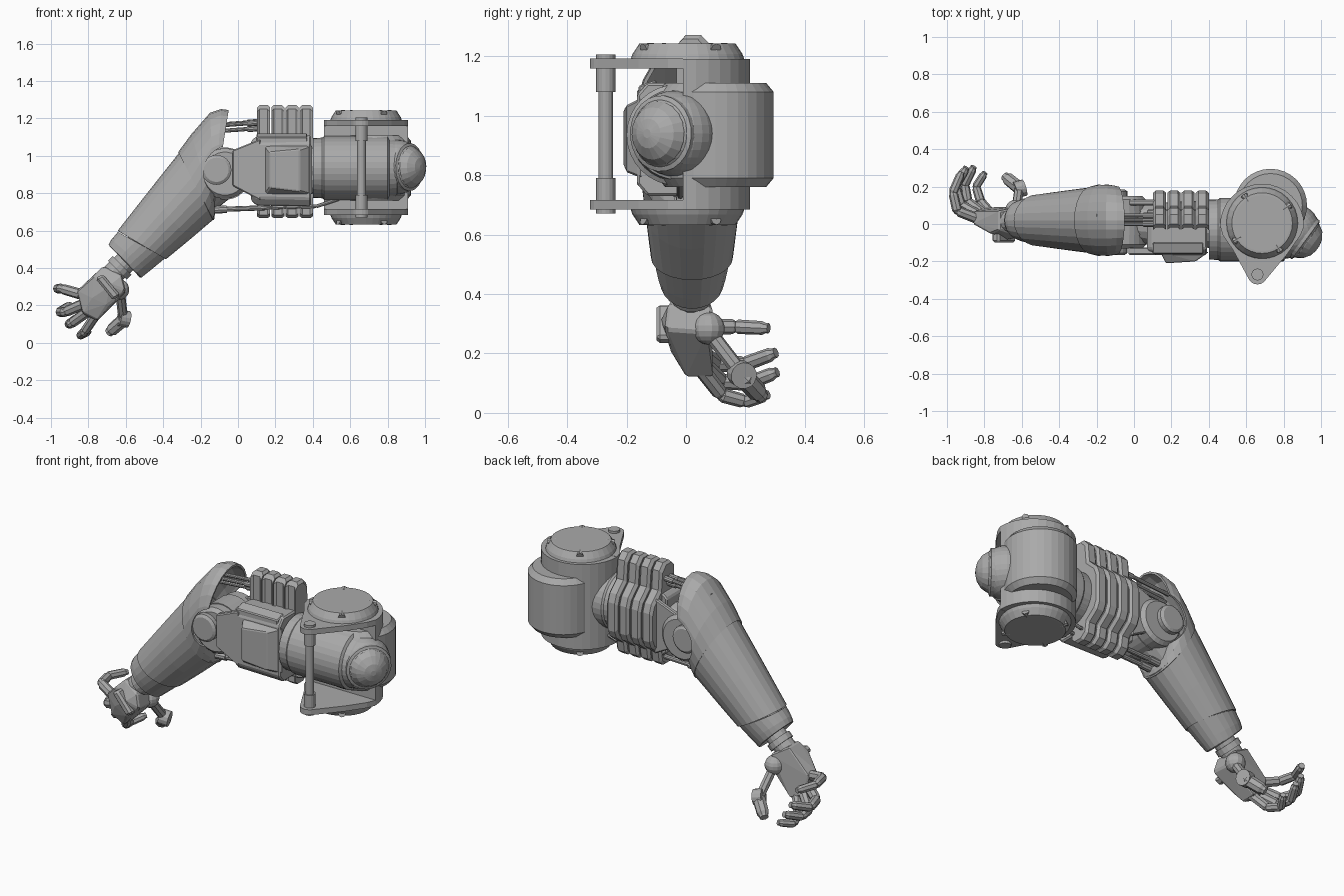
import bpy, bmesh, math
from mathutils import Vector

grey = bpy.data.materials.new("mid_grey")
grey.diffuse_color = (0.4, 0.4, 0.4, 1)


def finish(name, bm, bevel=0):
    bmesh.ops.recalc_face_normals(bm, faces=bm.faces)
    me = bpy.data.meshes.new(name)
    bm.to_mesh(me)
    bm.free()
    me.materials.append(grey)
    ob = bpy.data.objects.new(name, me)
    bpy.context.collection.objects.link(ob)
    if bevel:
        m = ob.modifiers.new("edge", 'BEVEL')
        m.width, m.segments, m.limit_method = bevel, 1, 'ANGLE'
    return ob


def loft(name, rings, caps=True):
    bm = bmesh.new()
    vs = [[bm.verts.new(p) for p in r] for r in rings]
    n = len(vs[0])
    for a, b in zip(vs, vs[1:]):
        for i in range(n):
            bm.faces.new((a[i], a[(i + 1) % n], b[(i + 1) % n], b[i]))
    if caps:
        bm.faces.new(vs[0])
        bm.faces.new(vs[-1])
    return finish(name, bm)


def turned(name, origin, axis, profile, n=24):
    """Solid of (distance along axis, radius) pairs."""
    o, d = Vector(origin), Vector(axis).normalized()
    u = d.orthogonal().normalized()
    v = d.cross(u)
    return loft(name, [[o + d * t + (u * math.cos(k * math.tau / n) + v * math.sin(k * math.tau / n)) * r
                        for k in range(n)] for t, r in profile])


def rod(name, p, q, r, r2=None, n=12):
    d = Vector(q) - Vector(p)
    return turned(name, p, d, [(0, r), (d.length, r if r2 is None else r2)], n)


def hull(name, pts, bevel=0):
    bm = bmesh.new()
    for p in pts:
        bm.verts.new(p)
    res = bmesh.ops.convex_hull(bm, input=bm.verts)
    junk = set(res["geom_interior"]) | set(res["geom_unused"])
    bmesh.ops.delete(bm, geom=[g for g in junk if isinstance(g, bmesh.types.BMVert)], context='VERTS')
    bmesh.ops.dissolve_limit(bm, angle_limit=0.02, verts=bm.verts, edges=bm.edges)
    return finish(name, bm, bevel)


def arc(cx, cy, r, a0, a1, n):
    return [(cx + r * math.cos(math.radians(a0 + (a1 - a0) * i / n)),
             cy + r * math.sin(math.radians(a0 + (a1 - a0) * i / n))) for i in range(n + 1)]


def slab(name, plan, z0, z1):
    return loft(name, [[(x, y, z0) for x, y in plan], [(x, y, z1) for x, y in plan]])


# Shoulder housing, rear drum
slab("shoulder_housing", arc(0.685, -0.01, 0.225, 0, 180, 16), 0.685, 1.19)
turned("rear_drum", (0.73, 0.1, 0.76), (0, 0, 1), [(0, 0.17), (0.03, 0.195), (0.32, 0.195), (0.35, 0.17)], 32)

# Caps with bolts and bracket plates, top and bottom
plan = [(0.91, -0.01), (0.46, -0.01), (0.475, -0.06), (0.53, -0.14)] + arc(0.66, -0.27, 0.053, 200, 330, 7) + [(0.82, -0.16), (0.89, -0.06)]
for side, s in (("upper", 1), ("lower", -1)):
    z = 0.9375 + s * 0.25
    turned(side + "_cap", (0.685, 0.005, z), (0, 0, s),
           [(0, 0.192), (0.02, 0.185), (0.055, 0.162), (0.056, 0.15)], 32)
    slab(side + "_bracket", plan, z + s * 0.004, z - s * 0.028)
    for k in range(4):
        a = math.radians(33 + 90 * k)
        c, w = math.cos(a), math.sin(a)
        rod(side + "_bolt", (0.685 + 0.135 * c, 0.005 + 0.135 * w, z + s * 0.05),
            (0.685 + 0.176 * c, 0.005 + 0.176 * w, z + s * 0.036), 0.008, 0.02, 8)

# Front strut with sleeves
rod("strut", (0.66, -0.27, 0.68), (0.66, -0.27, 1.2), 0.024, n=16)
for z0, z1 in ((0.67, 0.79), (1.08, 1.205)):
    rod("strut_sleeve", (0.66, -0.27, z0), (0.66, -0.27, z1), 0.032, n=16)

# Shoulder barrel, joint ball and its end cap
turned("shoulder_barrel", (0.4, -0.03, 0.935), (1, 0, 0),
       [(0, 0.13), (0, 0.16), (0.05, 0.162), (0.06, 0.17), (0.4, 0.17), (0.41, 0.155), (0.45, 0.15), (0.47, 0.1)], 32)
bm = bmesh.new()
bmesh.ops.create_uvsphere(bm, u_segments=28, v_segments=16, radius=0.145)
bmesh.ops.translate(bm, verts=bm.verts, vec=(0.85, -0.035, 0.94))
finish("shoulder_ball", bm)
turned("ball_collar", (0.85, -0.035, 0.94), (0.75, -0.55, 0), [(0.05, 0.12), (0.06, 0.128), (0.085, 0.128), (0.09, 0.115)], 24)
turned("ball_dome", (0.85, -0.035, 0.94), (0.75, -0.55, 0),
       [(0.07, 0.11), (0.10, 0.107), (0.13, 0.088), (0.155, 0.05), (0.163, 0.015)], 20)

# Upper arm core block, with armour panel and elbow fork
hull("upper_arm_block", [(x, y, 0.92 + k * s) for x, h in ((0.07, 0.16), (0.10, 0.185), (0.39, 0.19))
                         for y, k in ((0.08, h), (-0.13, h), (-0.165, h - 0.04)) for s in (1, -1)], 0.008)
hull("armour_panel", [(x, -0.15, z) for x in (0.14, 0.4) for z in (0.79, 1.06)] +
     [(0.17, -0.21, 0.83), (0.17, -0.21, 1.02), (0.33, -0.2, 0.81), (0.33, -0.2, 1.035)], 0.006)
hull("armour_step", [(x, y, z) for x in (0.1, 0.37) for y, z in ((-0.1, 1.12), (-0.16, 1.1), (-0.1, 1.05), (-0.16, 1.05))], 0.005)
for y0, y1 in ((-0.165, -0.125), (0.1, 0.13)):
    hull("elbow_fork", [(x, y, z) for y in (y0, y1)
                        for x, z in ((0.12, 0.76), (0.12, 1.09), (0.06, 1.06), (-0.03, 1.03), (-0.03, 0.84), (0.05, 0.81))], 0.006)
turned("upper_arm_core", (-0.05, 0.0, 0.92), (1, 0, 0), [(0, 0.08), (0.12, 0.11), (0.5, 0.13)], 16)

# Four folded ribs wrapping the back of the upper arm
half = [(-0.02, 0.22), (-0.02, 0.325), (0.0, 0.347), (0.05, 0.347), (0.085, 0.31), (0.095, 0.2), (0.16, 0.14), (0.178, 0.09)]
for k in range(4):
    x = 0.102 + 0.076 * k
    s = 0.014
    rings = []
    for dx, shrink in ((0, s), (s, 0), (0.07 - s, 0), (0.07, s)):
        prof = [(y - shrink * 0.8, h - shrink) for y, h in half]
        ring = [(y, 0.925 + h) for y, h in prof] + [(y, 0.925 - h * (0.745 if h > 0.25 else 0.85)) for y, h in prof[::-1]]
        rings.append([(x + dx, y, z) for y, z in ring])
    loft("arm_rib", rings)

# Push rods and cables
for y, z in ((0.0, 1.17), (0.045, 1.175), (0.02, 1.14)):
    rod("upper_push_rod", (-0.2, y, z - 0.015), (0.14, y, z + 0.01), 0.011, n=10)
    rod("upper_rod_sleeve", (0.05, y, z + 0.002), (0.14, y, z + 0.01), 0.016, n=10)
for y in (-0.02, 0.05):
    rod("lower_push_rod", (-0.2, y, 0.71), (0.14, y, 0.722), 0.014, n=10)
    rod("lower_rod_end", (-0.15, y, 0.71), (-0.06, y, 0.715), 0.021, n=10)
    rod("lower_cable", (0.14, y, 0.722), (0.42, y, 0.73), 0.01, n=8)
    rod("lower_cable_end", (0.42, y, 0.73), (0.54, y, 0.77), 0.01, n=8)

# Elbow hub and pivot covers
turned("elbow_hub", (-0.07, -0.13, 0.905), (0, 1, 0),
       [(0, 0.09), (0, 0.115), (0.02, 0.135), (0.26, 0.135), (0.28, 0.115)], 28)
turned("elbow_band", (-0.07, -0.06, 0.905), (0, 1, 0), [(0, 0.14), (0.13, 0.14)], 28)
for y, s in ((-0.13, -1), (0.15, 1)):
    turned("pivot_cover", (-0.115, y, 0.925), (0, s, 0), [(-0.04, 0.08), (0.025, 0.08), (0.035, 0.065)], 24)


# Forearm shells: oval sections given by upper point, lower point, half width
def shell(name, sections, wall=0.012, n=24):
    rings = []
    for ux, uz, lx, lz, hy in sections:
        c, a = Vector(((ux + lx) / 2, 0.02, (uz + lz) / 2)), Vector(((ux - lx) / 2, 0, (uz - lz) / 2))
        rings.append([c + a * math.cos(k * math.tau / n) + Vector((0, hy * math.sin(k * math.tau / n), 0)) for k in range(n)])
    ob = loft(name, rings, caps=False)
    m = ob.modifiers.new("wall", 'SOLIDIFY')
    m.thickness, m.offset = wall, -1
    return ob


shell("wrist_cuff", [(-0.685, 0.515, -0.525, 0.35, 0.10), (-0.692, 0.525, -0.515, 0.35, 0.106),
                     (-0.677, 0.552, -0.475, 0.382, 0.116), (-0.642, 0.593, -0.39, 0.452, 0.13)], 0.03)
shell("forearm_shell", [(-0.643, 0.6, -0.385, 0.447, 0.138), (-0.48, 0.808, -0.26, 0.55, 0.158),
                        (-0.312, 1.02, -0.125, 0.665, 0.178)])
guard = shell("elbow_guard", [(-0.32, 1.02, -0.13, 0.655, 0.182), (-0.25, 1.115, -0.122, 0.69, 0.192),
                              (-0.15, 1.23, -0.125, 0.72, 0.195), (-0.09, 1.25, -0.125, 0.735, 0.19),
                              (-0.05, 1.245, -0.128, 0.745, 0.185)])
cutter = turned("notch_cutter", (-0.04, -0.4, 0.91), (0, 1, 0), [(0, 0.145), (0.8, 0.145)], 28)
cutter.hide_render = True
cutter.hide_set(True)
m = guard.modifiers.new("notch", 'BOOLEAN')
m.object, m.operation, m.solver = cutter, 'DIFFERENCE', 'EXACT'
rod("forearm_core", (-0.59, 0.02, 0.44), (-0.14, 0.02, 0.86), 0.085, 0.13, 16)

# Wrist and palm
rod("wrist", (-0.56, 0.02, 0.47), (-0.70, 0.015, 0.34), 0.06, n=16)
rod("wrist_ring", (-0.62, 0.02, 0.415), (-0.645, 0.02, 0.39), 0.072, n=16)
hull("palm", [(-0.72, -0.03, 0.41), (-0.62, -0.06, 0.36), (-0.72, 0.07, 0.41), (-0.62, 0.09, 0.35),
              (-0.77, -0.05, 0.36), (-0.60, -0.07, 0.28), (-0.60, 0.07, 0.27), (-0.68, -0.085, 0.31),
              (-0.86, 0.0, 0.28), (-0.855, 0.07, 0.27), (-0.83, 0.0, 0.16), (-0.83, 0.08, 0.15),
              (-0.75, 0.0, 0.12), (-0.75, 0.09, 0.12), (-0.70, -0.05, 0.2), (-0.78, -0.04, 0.24)], 0.008)
hull("hand_guard", [(x + dx, y, z + dx * 0.6) for x, z in ((-0.745, 0.355), (-0.65, 0.24)) for dx in (-0.018, 0.022)
                    for y in (-0.1, -0.04)], 0.012)


# Jointed fingers and thumb
def digit(name, path, r):
    for i, (p, q) in enumerate(zip(path, path[1:])):
        p, q = Vector(p), Vector(q)
        d, s = q - p, r * (1 - 0.08 * i)
        L = d.length
        turned(name + "_link", p, d, [(-0.3 * r, s * 0.6), (0.2 * r, s), (L - 0.5 * r, s * 0.95), (L + 0.1 * r, s * 0.6)], 8)
        rod(name + "_joint", q - d * 0.1, q + d * 0.08, s * 0.7, n=8)


digit("index_finger", [(-0.84, 0.03, 0.26), (-0.945, 0.07, 0.29), (-0.968, 0.17, 0.29), (-0.925, 0.27, 0.285)], 0.029)
digit("middle_finger", [(-0.82, 0.04, 0.21), (-0.925, 0.1, 0.165), (-0.955, 0.2, 0.165), (-0.9, 0.295, 0.2)], 0.03)
digit("ring_finger", [(-0.80, 0.05, 0.17), (-0.89, 0.12, 0.105), (-0.905, 0.21, 0.10), (-0.86, 0.3, 0.135)], 0.029)
digit("little_finger", [(-0.76, 0.05, 0.15), (-0.82, 0.12, 0.06), (-0.845, 0.2, 0.038), (-0.80, 0.27, 0.06)], 0.027)
bm = bmesh.new()
bmesh.ops.create_uvsphere(bm, u_segments=14, v_segments=9, radius=0.055)
bmesh.ops.translate(bm, verts=bm.verts, vec=(-0.635, 0.075, 0.285))
finish("thumb_ball", bm)
rod("thumb_link", (-0.63, 0.08, 0.27), (-0.615, 0.18, 0.14), 0.026, n=8)
rod("thumb_knuckle", (-0.635, 0.18, 0.135), (-0.585, 0.195, 0.125), 0.045, n=14)
digit("thumb", [(-0.61, 0.19, 0.125), (-0.685, 0.25, 0.06)], 0.036)
